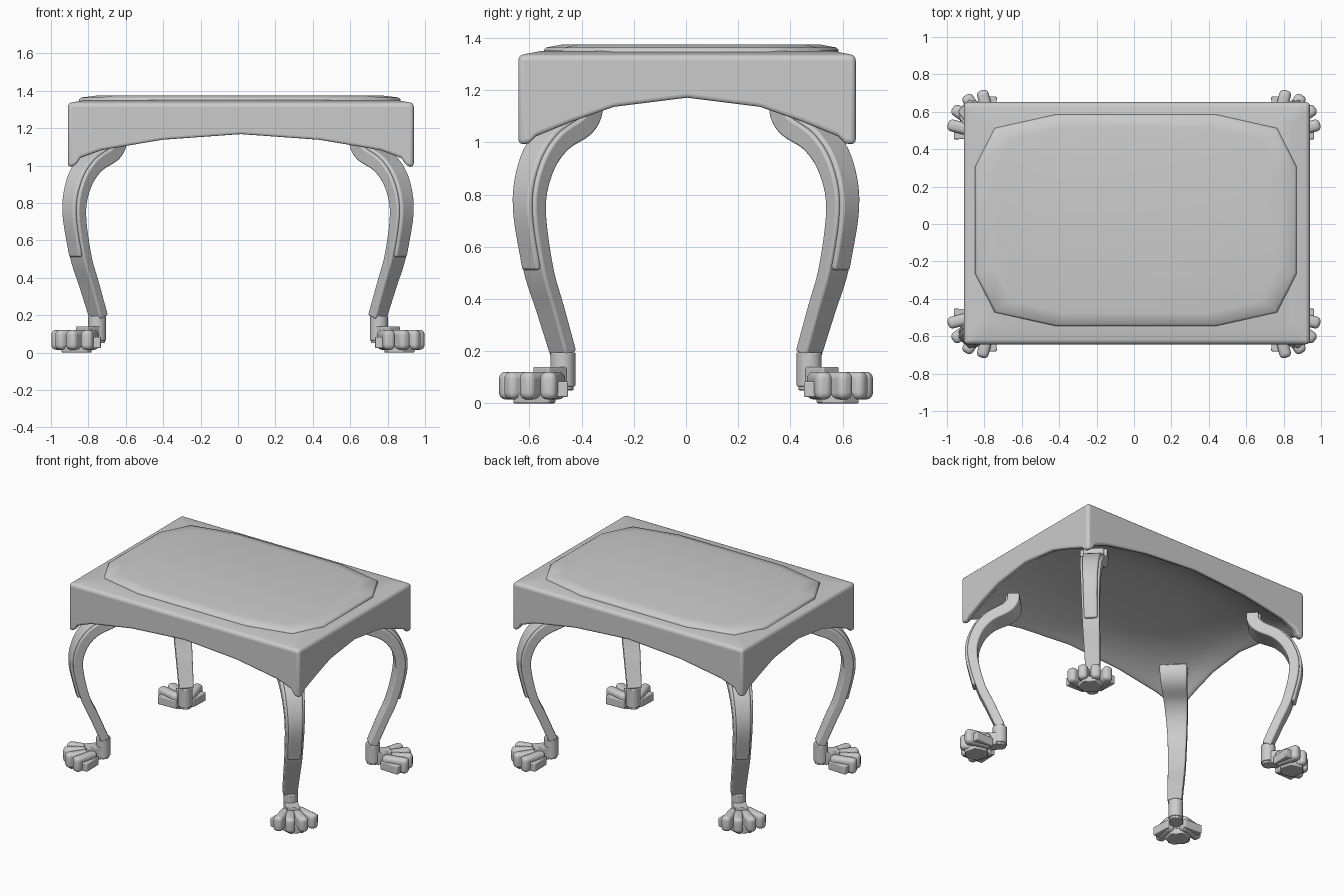
import bpy, bmesh
from math import radians, cos, sin, pi
from mathutils import Vector, Matrix

if "Cube" in bpy.data.objects:
    bpy.data.objects.remove(bpy.data.objects["Cube"])

R2 = 2 ** -0.5
ANKLE = Vector((0.753, 0.472, 0))
DIAG = Matrix.Translation(ANKLE) @ Matrix.Rotation(pi / 4, 4, 'Z')  # local x = outward


def finish(name, bm, bevel=0, segs=3, mirror=False, angle=35):
    bmesh.ops.recalc_face_normals(bm, faces=bm.faces)
    me = bpy.data.meshes.new(name)
    bm.to_mesh(me)
    bm.free()
    ob = bpy.data.objects.new(name, me)
    bpy.context.collection.objects.link(ob)
    if bevel:
        m = ob.modifiers.new("bevel", 'BEVEL')
        m.width, m.segments, m.limit_method = bevel, segs, 'ANGLE'
        m.angle_limit = radians(40)
    if mirror:
        m = ob.modifiers.new("mirror", 'MIRROR')
        m.use_axis = (True, True, False)
        m.use_mirror_merge = False
    bpy.ops.object.select_all(action='DESELECT')
    ob.select_set(True)
    bpy.context.view_layer.objects.active = ob
    bpy.ops.object.shade_smooth_by_angle(angle=radians(angle))
    return ob


def lerp(table, x):
    for (a, p), (b, q) in zip(table, table[1:]):
        if x <= b:
            return p + (q - p) * (x - a) / (b - a)
    return table[-1][1]


def spline(pts, n):
    """Catmull-Rom through tuples of any length."""
    vs = [Vector(p) for p in pts]
    vs = [2 * vs[0] - vs[1]] + vs + [2 * vs[-1] - vs[-2]]
    out = []
    for a, b, c, d in zip(vs, vs[1:], vs[2:], vs[3:]):
        for k in range(n):
            t = k / n
            out.append(0.5 * (2 * b + (c - a) * t + (2 * a - 5 * b + 4 * c - d) * t * t
                              + (3 * b - a - 3 * c + d) * t ** 3))
    return out + [vs[-2]]


# Table top block with arched apron and vaulted underside
ARCH_X = [(0, 1.16), (.42, 1.13), (.75, 1.075), (.86, 1.035), (.885, .995), (.925, .988)]
ARCH_Y = [(0, 1.165), (.28, 1.13), (.45, 1.07), (.58, 1.018), (.605, .992), (.647, .988)]
LOW, CROWN, DOME = .988, 1.19, .1


def table_block():
    def ticks(table, extra):
        pos = sorted({p[0] for p in table} | set(extra))
        return [-p for p in pos[:0:-1]] + pos
    us, vs = ticks(ARCH_X, (.2, .6)), ticks(ARCH_Y, (.14, .36))
    bm = bmesh.new()
    low = {}
    for i, u in enumerate(us):
        for j, v in enumerate(vs):
            f, g = lerp(ARCH_X, abs(u)), lerp(ARCH_Y, abs(v))
            z = CROWN - (CROWN - f) * (CROWN - g) / (CROWN - LOW)
            z += DOME * (1 - (u / .925) ** 4) * (1 - (v / .647) ** 4)
            low[i, j] = bm.verts.new((u + .015, v + .004, z))
    n, m = len(us) - 1, len(vs) - 1
    for i in range(n):
        for j in range(m):
            bm.faces.new([low[i, j], low[i + 1, j], low[i + 1, j + 1], low[i, j + 1]])
    rim = [(i, 0) for i in range(n)] + [(n, j) for j in range(m)]
    rim += [(i, m) for i in range(n, 0, -1)] + [(0, j) for j in range(m, 0, -1)]
    top = [bm.verts.new((*low[k].co.xy, 1.334)) for k in rim]
    for k in range(len(rim)):
        q = (k + 1) % len(rim)
        bm.faces.new([low[rim[k]], low[rim[q]], top[q], top[k]])
    crown = [bm.verts.new((.015 + (v.co.x - .015) * .9, v.co.y * .87, 1.35)) for v in top]
    for k in range(len(rim)):
        bm.faces.new([top[k - 1], top[k], crown[k], crown[k - 1]])
    bm.faces.new(crown)
    finish("table_top_with_apron", bm, .026, 4, angle=60)


table_block()

# Raised twelve-sided panel, slightly crowned
quarter = [(.86, .285), (.755, .4925), (.43, .565)]
outline = quarter + [(-x, y) for x, y in quarter[::-1]]
outline += [(-x, -y) for x, y in outline]
bm = bmesh.new()
rings = [[bm.verts.new((.01 + x * s, .02 + y * s, z)) for x, y in outline]
         for s, z in ((1, 1.325), (1, 1.354), (.985, 1.364), (.88, 1.375))]
for a, b in zip(rings, rings[1:]):
    for k in range(12):
        bm.faces.new([a[k], a[k - 1], b[k - 1], b[k]])
bm.faces.new(rings[-1])
bm.faces.new(rings[0])
finish("raised_panel", bm, angle=60)

# Cabriole legs: (offset per axis, z, width, depth), swept in the diagonal plane
LEG = [(0, .19, .095, .06), (.05, .36, .105, .06), (.097, .52, .115, .06),
       (.13, .75, .125, .065), (.107, .9, .14, .07), (.05, 1.0, .155, .075),
       (-.03, 1.06, .17, .08), (-.06, 1.11, .18, .08), (-.063, 1.165, .18, .08)]


def sweep(name, path, lift, wscale, hscale, bevel):
    bm = bmesh.new()
    prev = None
    pts = [Vector((p[0] / R2, p[1])) for p in path]
    for k, (p, row) in enumerate(zip(pts, path)):
        t = (pts[min(k + 1, len(pts) - 1)] - pts[max(k - 1, 0)]).normalized()
        nrm = Vector((t.y, -t.x))
        w, h = row[2] * wscale / 2, row[3] * hscale / 2
        ring = []
        for a, b in ((-w, -h), (w, -h), (w, h), (-w, h)):
            q = p + nrm * (b + lift)
            ring.append(bm.verts.new((.745 + (q.x - a) * R2, .47 + (q.x + a) * R2, q.y)))
        if prev:
            for i in range(4):
                bm.faces.new([prev[i - 1], prev[i], ring[i], ring[i - 1]])
        else:
            bm.faces.new(ring)
        prev = ring
    bm.faces.new(prev)
    finish(name, bm, bevel, 3, True, 50)


sweep("legs", spline(LEG, 5), 0, 1, 1, .016)
sweep("knee_overlays", spline(LEG[2:], 5), .034, .76, .5, .012)


def boxes(name, items, bevel):
    """items: centre along the diagonal, lateral, z, size x/y/z, yaw in degrees"""
    bm = bmesh.new()
    for x, y, z, sx, sy, sz, yaw in items:
        M = DIAG @ Matrix.Translation((x, y, z)) @ Matrix.Rotation(radians(yaw), 4, 'Z')
        bmesh.ops.create_cube(bm, size=1, matrix=M @ Matrix.Diagonal((sx, sy, sz, 1)))
    finish(name, bm, bevel, 4, True, 50)


def discs(name, items, sides, bevel):
    """items: offset along the diagonal, radius, z low, z high"""
    bm = bmesh.new()
    for x, r, z0, z1 in items:
        bmesh.ops.create_cone(bm, cap_ends=True, segments=sides, radius1=r, radius2=r,
                              depth=z1 - z0,
                              matrix=DIAG @ Matrix.Translation((x, 0, (z0 + z1) / 2)))
    finish(name, bm, bevel, 2, True)


# Ankles and paw feet
discs("ankles", [(0, .048, .065, .195), (0, .041, .05, .08)], 24, .004)
discs("foot_pads", [(.155, .085, 0, .04)], 6, .006)
boxes("foot_bridges", [(.07, 0, .095, .1, .085, .09, 0)], .006)
boxes("side_claws", [(.108, s * .09, .054, .14, .06, .06, s * 47) for s in (-1, 1)], .006)
toes = []
for deg, tip in ((-31, .25), (-10.5, .262), (10.5, .262), (31, .25)):
    r = tip - .09
    toes.append((r * cos(radians(deg)), r * sin(radians(deg)), .068, .18, .064, .106, deg))
boxes("toes", toes, .025)
